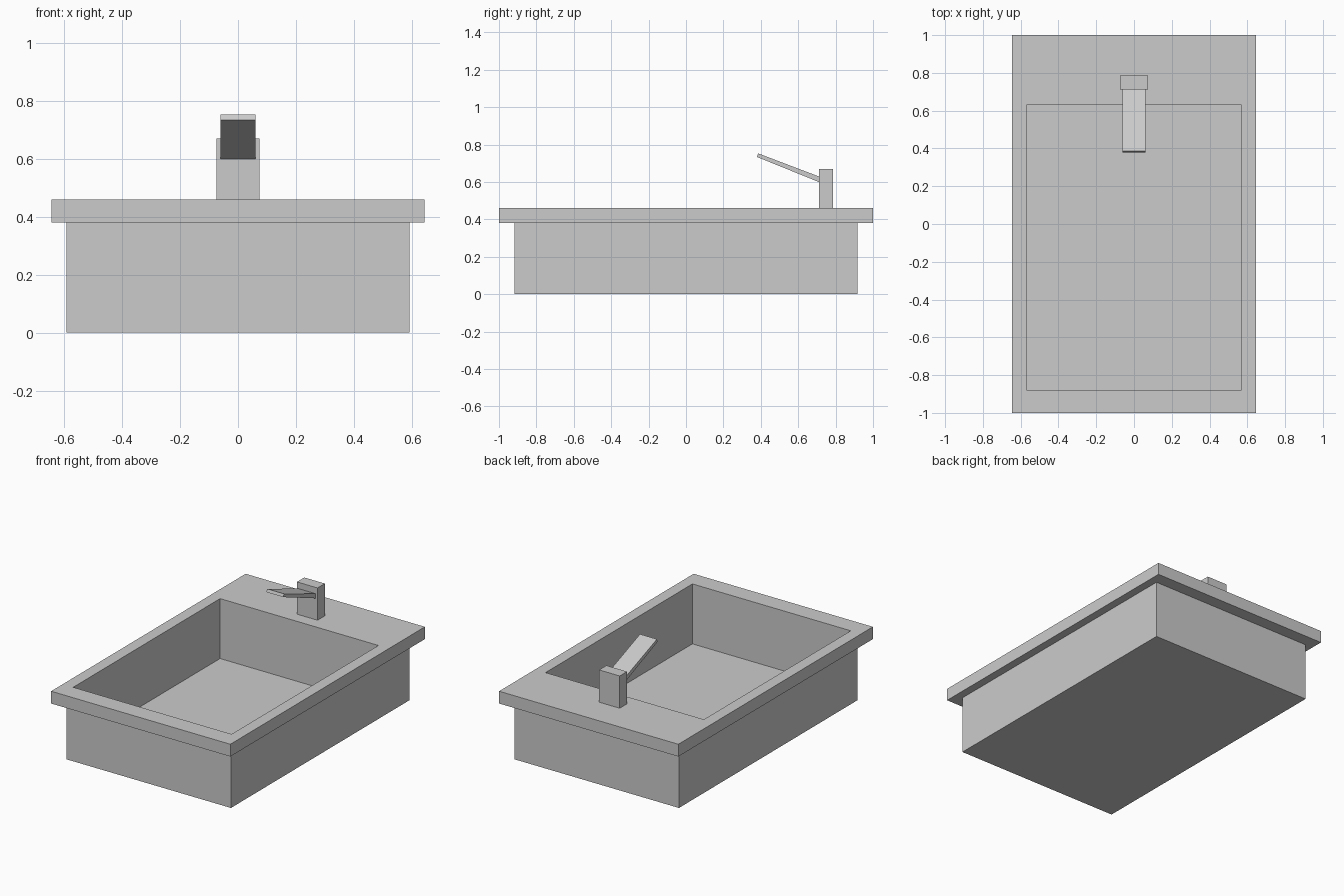
import bpy, bmesh

if "Cube" in bpy.data.objects:
    bpy.data.objects.remove(bpy.data.objects["Cube"])


def make_object(name, bm):
    bmesh.ops.recalc_face_normals(bm, faces=bm.faces)
    mesh = bpy.data.meshes.new(name)
    bm.to_mesh(mesh)
    bm.free()
    obj = bpy.data.objects.new(name, mesh)
    bpy.context.collection.objects.link(obj)
    return obj


def loft(name, rings):
    """Join a series of equal-sized point rings with quads and cap both ends."""
    bm = bmesh.new()
    loops = [[bm.verts.new(p) for p in ring] for ring in rings]
    for a, b in zip(loops, loops[1:]):
        n = len(a)
        for i in range(n):
            j = (i + 1) % n
            bm.faces.new((a[i], a[j], b[j], b[i]))
    bm.faces.new(loops[0])
    bm.faces.new(loops[-1])
    return make_object(name, bm)


def rect(half_x, y0, y1, z):
    return [(-half_x, y0, z), (half_x, y0, z), (half_x, y1, z), (-half_x, y1, z)]


# Sink: outer body, overhanging rim, then down into the bowl
loft("sink_basin", [
    rect(0.592, -0.918, 0.918, 0.0),
    rect(0.592, -0.918, 0.918, 0.38),
    rect(0.645, -1.0, 1.0, 0.38),
    rect(0.645, -1.0, 1.0, 0.46),
    rect(0.57, -0.88, 0.63, 0.46),
    rect(0.57, -0.88, 0.63, 0.07),
])

# Tap post standing on the rear deck
loft("tap_post", [rect(0.074, 0.712, 0.787, z) for z in (0.46, 0.67)])

# Flat spout rising forward from the post
spout_profile = [(0.379, 0.734), (0.386, 0.753), (0.715, 0.628), (0.715, 0.598)]
loft("tap_spout", [[(x, y, z) for y, z in spout_profile] for x in (-0.061, 0.061)])
